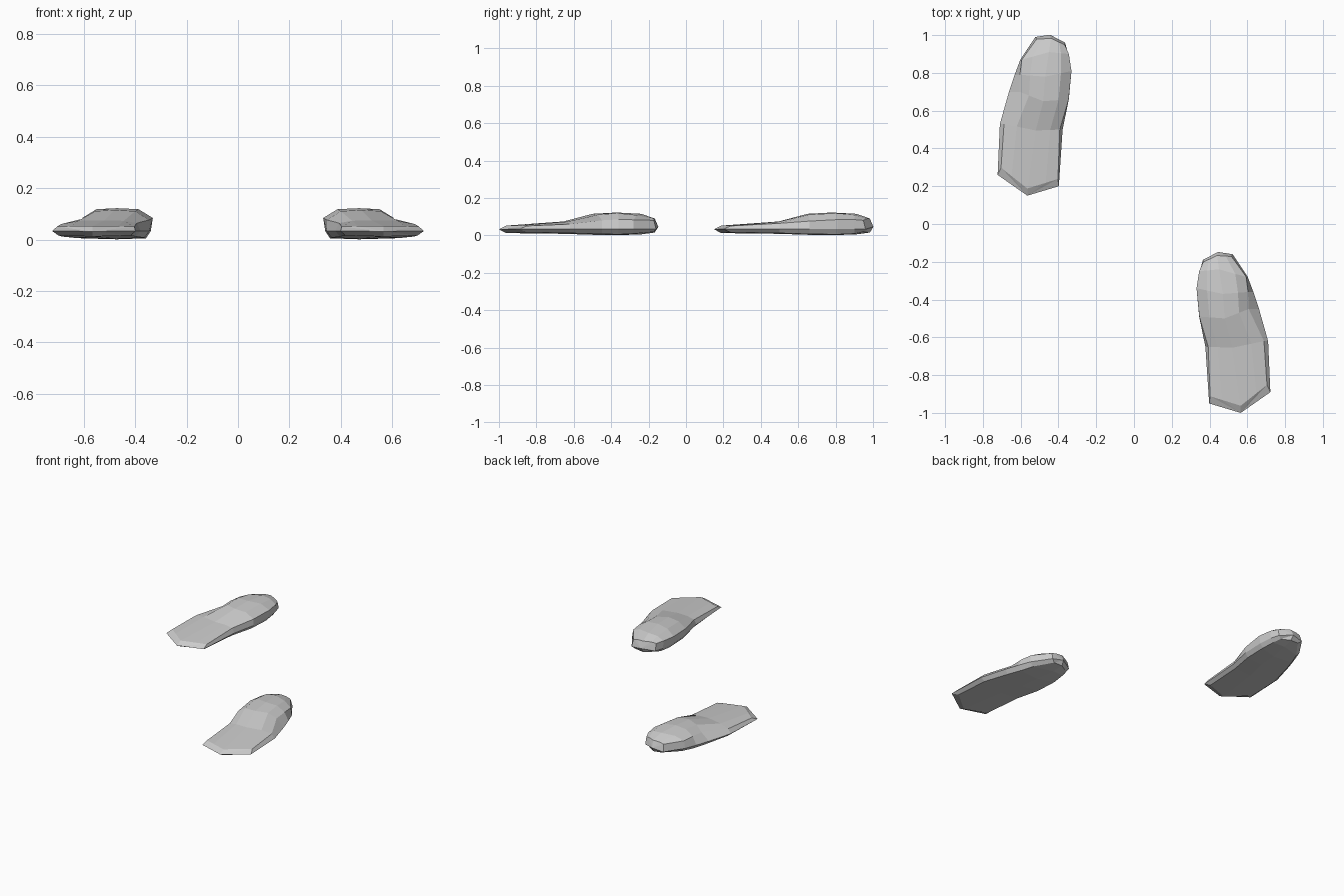
import bpy, bmesh

if "Cube" in bpy.data.objects:
    bpy.data.objects.remove(bpy.data.objects["Cube"])

# Cross-sections from toe to heel:
# (y inner, middle, outer), (x inner, middle, outer) of the outline,
# (ridge inset inner, outer), (z ridge inner, ridge outer, shoulder, middle, bottom), end setback
SECTIONS = [
    ((-.95, -1.0, -.89), (.395, .565, .722), (.008, .018), (.050, .050, .052, .052, .012), .038),
    ((-.65, -.655, -.62), (.375, .52, .710), (.018, .022), (.064, .060, .073, .074, .008), 0),
    ((-.49, -.50, -.45), (.342, .48, .662), (.004, .055), (.076, .080, .110, .115, .003), 0),
    ((-.34, -.37, -.36), (.336, .47, .632), (-.005, .028), (.084, .085, .118, .122, .001), 0),
    ((-.25, -.24, -.28), (.345, .45, .602), (.0, .008), (.084, .083, .108, .115, .005), 0),
    ((-.19, -.155, -.16), (.362, .44, .522), (.004, .006), (.080, .080, .088, .090, .015), -.012),
]
CAPS = ((.565, -1.0, .032), (.445, -.148, .045))


def lerp(a, b, t):
    return a + (b - a) * t


def ring(ys, xs, inset, zs, back):
    yi, ym, yo = ys
    xi, xm, xo = xs
    ri, ro, sh, mid, bot = zs
    ki, ko = xi + inset[0], xo - inset[1]
    mb = ym + back
    return [
        (xm, mb, bot),
        (xi + .022, yi + back, bot + .004),
        (xi + .003, yi, .033),
        (ki, yi + back, ri),
        (lerp(ki, xm, .4), lerp(yi + back, mb, .4), sh),
        (xm, mb, mid),
        (lerp(ko, xm, .4), lerp(yo + back, mb, .4), sh),
        (ko, yo + back, ro),
        (xo, yo, .033),
        (xo - .024, yo + back, bot + .004),
    ]


def make_foot(name, side, shift):
    bm = bmesh.new()

    def vert(p):
        return bm.verts.new((side * p[0], p[1] + shift, p[2]))

    rings = [[vert(p) for p in ring(*s)] for s in SECTIONS]
    n = len(rings[0])
    # skin between the cross-sections
    for a, b in zip(rings, rings[1:]):
        for i in range(n):
            j = (i + 1) % n
            bm.faces.new((a[i], a[j], b[j], b[i]))
    # pointed toe and heel caps
    for r, c in zip((rings[0], rings[-1]), CAPS):
        tip = vert(c)
        for i in range(n):
            bm.faces.new((r[i], r[(i + 1) % n], tip))
    bmesh.ops.recalc_face_normals(bm, faces=bm.faces[:])
    mesh = bpy.data.meshes.new(name)
    bm.to_mesh(mesh)
    bm.free()
    obj = bpy.data.objects.new(name, mesh)
    bpy.context.collection.objects.link(obj)


# Front foot, and its mirrored partner one step behind
make_foot("front_foot", 1, 0)
make_foot("back_foot", -1, 1.15)
